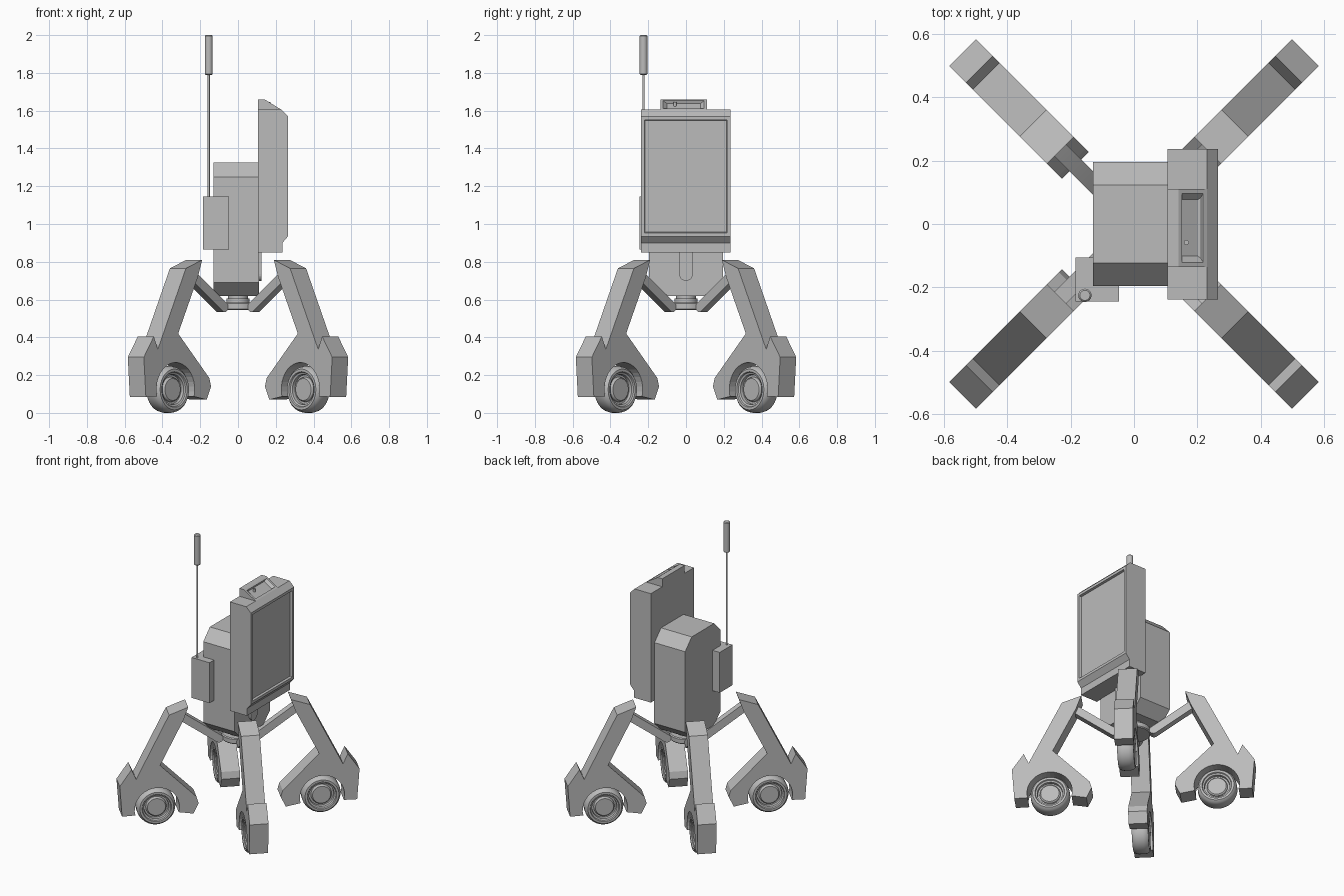
import bpy, bmesh, math
from mathutils import Matrix, Vector

old = bpy.data.objects.get("Cube")
if old:
    bpy.data.objects.remove(old, do_unlink=True)

grey = bpy.data.materials.new("plain_grey")
grey.use_nodes = True
GREY = (0.5, 0.5, 0.5, 1)
grey.diffuse_color = GREY
grey.node_tree.nodes["Principled BSDF"].inputs["Base Color"].default_value = GREY


def finish(name, bm, matrix=Matrix(), smooth=False):
    bmesh.ops.recalc_face_normals(bm, faces=bm.faces)
    bm.transform(matrix)
    mesh = bpy.data.meshes.new(name)
    bm.to_mesh(mesh)
    bm.free()
    mesh.materials.append(grey)
    obj = bpy.data.objects.new(name, mesh)
    bpy.context.collection.objects.link(obj)
    if smooth:
        bpy.ops.object.select_all(action='DESELECT')
        obj.select_set(True)
        bpy.context.view_layer.objects.active = obj
        bpy.ops.object.shade_smooth_by_angle(angle=math.radians(30))
    return obj


def prism(points, axis, low, high):
    """Outline swept along x (points are y, z) or along y (points are x, z)."""
    bm = bmesh.new()
    place = (lambda a, b: (low, a, b)) if axis == 'x' else (lambda a, b: (a, low, b))
    face = bm.faces.new([bm.verts.new(place(a, b)) for a, b in points])
    new = bmesh.ops.extrude_face_region(bm, geom=[face])["geom"]
    shift = Vector((1, 0, 0) if axis == 'x' else (0, 1, 0)) * (high - low)
    bmesh.ops.translate(bm, vec=shift, verts=[v for v in new if isinstance(v, bmesh.types.BMVert)])
    bmesh.ops.recalc_face_normals(bm, faces=bm.faces)
    return bm


def lathe(points, steps=32):
    """Outline of (radius, height) turned around z."""
    bm = bmesh.new()
    verts = [bm.verts.new((r, 0, z)) for r, z in points]
    edges = [bm.edges.new(pair) for pair in zip(verts, verts[1:])]
    bmesh.ops.spin(bm, geom=verts + edges, axis=(0, 0, 1), cent=(0, 0, 0),
                   angle=math.tau, steps=steps)
    bmesh.ops.remove_doubles(bm, verts=bm.verts, dist=1e-5)
    return bm


def rod(r, z0, z1, bevel=0.0):
    return lathe([(0, z0), (r - bevel, z0), (r, z0 + bevel),
                  (r, z1 - bevel), (r - bevel, z1), (0, z1)], 24)


def recess(bm, face, border, depth):
    bmesh.ops.inset_individual(bm, faces=[face], thickness=border)
    bmesh.ops.inset_individual(bm, faces=[face], thickness=0.005, depth=-depth)


def arc(cx, cz, r, start, end, n):
    angles = [math.radians(start + (end - start) * i / n) for i in range(n + 1)]
    return [(cx + r * math.cos(a), cz + r * math.sin(a)) for a in angles]


# Body with chamfered top and bottom edges
half = [(0.12, 0.62), (0.195, 0.69), (0.195, 1.25), (0.123, 1.325)]
finish("body", prism(half + [(-y, z) for y, z in reversed(half)], 'x', -0.13, 0.11))

# Screen housing with a sunken display
bm = prism([(0.105, 0.85), (0.235, 0.85), (0.235, 0.9), (0.265, 0.935),
            (0.265, 1.57), (0.23, 1.605), (0.105, 1.605)], 'y', -0.238, 0.236)
recess(bm, max(bm.faces, key=lambda f: f.calc_center_median().x), 0.026, 0.015)
finish("screen_housing", bm)

# Sloped block above the screen with a slot and a knob
bm = prism([(0.105, 1.6), (0.105, 1.66), (0.14, 1.66), (0.23, 1.605), (0.23, 1.6)],
           'y', -0.135, 0.11)
slope = max(bm.faces, key=lambda f: f.normal.x * f.normal.z)
recess(bm, slope, 0.02, 0.015)
for v in slope.verts:
    v.co.y = -0.012 + (v.co.y + 0.012) * 0.85
finish("top_block", bm)
finish("top_knob", rod(0.008, 0, 0.03), Matrix.Translation((0.165, -0.058, 1.615)), True)

# Rounded mounting tongue below the screen
finish("mounting_tongue", prism(arc(0, 0.735, 0.036, 180, 360, 12) + [(0.036, 0.9), (-0.036, 0.9)],
                                'x', 0.1, 0.124))

# Aerial and its box
finish("aerial_box", prism([(-0.185, 0.865), (-0.047, 0.865), (-0.047, 1.145), (-0.185, 1.145)],
                           'y', -0.245, -0.105))
aerial = Matrix.Translation((-0.155, -0.225, 0))
finish("aerial_rod", rod(0.006, 1.14, 1.8), aerial, True)
finish("aerial_tip", rod(0.021, 1.79, 2.0, 0.005), aerial, True)

# Hub below the body
finish("hub_neck", rod(0.052, 0.57, 0.63), smooth=True)
finish("hub_collar", rod(0.062, 0.585, 0.605), smooth=True)
finish("hub_plate", rod(0.105, 0.545, 0.585, 0.006), smooth=True)

# Outlines shared by the four legs
WHEEL_R, WHEEL_Z = 0.527, 0.124
leg_outline = [(0.328, 0.81), (0.45, 0.765), (0.66, 0.337), (0.69, 0.405),
               (0.765, 0.295), (0.75, 0.085)]
leg_outline += arc(WHEEL_R, WHEEL_Z, 0.143, -15, 195, 20)
leg_outline += [(0.295, 0.07), (0.262, 0.14), (0.275, 0.185), (0.508, 0.42), (0.36, 0.72)]

arm_start, arm_end = Vector((0.125, 0.56)), Vector((0.37, 0.735))
tilt = math.degrees(math.atan2(*(arm_end - arm_start).yx))
arm_outline = (arc(*arm_start, 0.026, tilt + 90, tilt + 270, 10)
               + arc(*arm_end, 0.026, tilt - 90, tilt + 90, 10))

side = [(0, 0.038), (0.058, 0.038), (0.064, 0.032), (0.066, 0.022), (0.078, 0.022),
        (0.08, 0.04), (0.09, 0.044), (0.094, 0.052), (0.108, 0.052), (0.119, 0.04), (0.124, 0.02)]
wheel_outline = side + [(r, -h) for r, h in reversed(side)]

# Four legs on the diagonals
corners = {"back_left": 45, "back_right": 135, "front_right": 225, "front_left": 315}
for corner, angle in corners.items():
    turn = Matrix.Rotation(math.radians(angle), 4, 'Z')
    finish(corner + "_leg", prism(leg_outline, 'y', -0.06, 0.06), turn)
    finish(corner + "_arm", prism(arm_outline, 'y', -0.026, 0.026), turn, True)
    axle = turn @ Matrix.Translation((WHEEL_R, 0, WHEEL_Z)) @ Matrix.Rotation(math.pi / 2, 4, 'X')
    finish(corner + "_wheel", lathe(wheel_outline, 40), axle, True)
